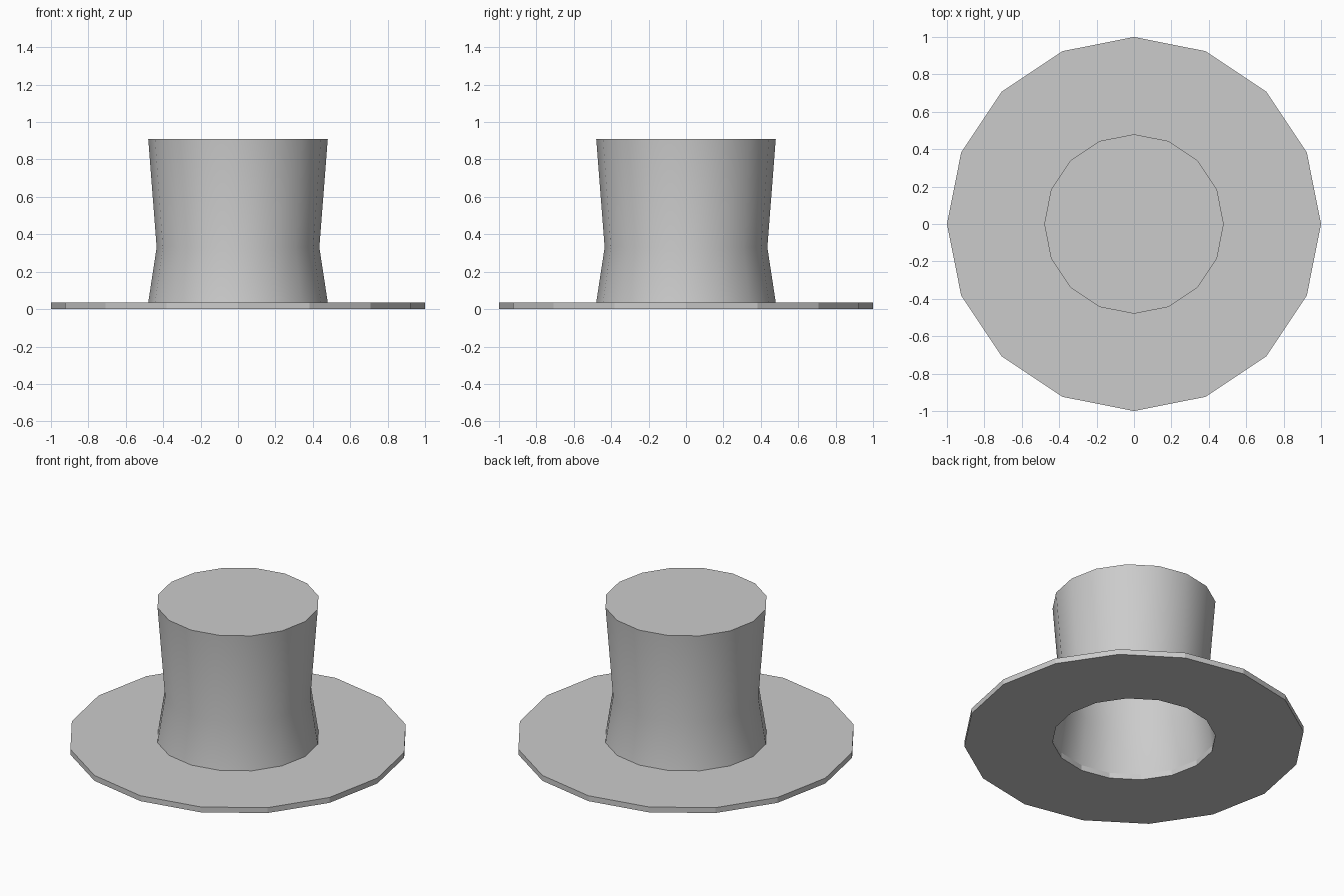
import bpy, bmesh, math

if "Cube" in bpy.data.objects:
    bpy.data.objects.remove(bpy.data.objects["Cube"])

SIDES = 16


def lathe(name, profile, closed=False, cap_last=False):
    """Revolve an (r, z) profile, listed so that faces point outward."""
    bm = bmesh.new()
    rings = []
    for r, z in profile:
        rings.append([bm.verts.new((r * math.cos(2 * math.pi * i / SIDES),
                                    r * math.sin(2 * math.pi * i / SIDES), z))
                      for i in range(SIDES)])
    pairs = list(zip(rings, rings[1:]))
    if closed:
        pairs.append((rings[-1], rings[0]))
    for a, b in pairs:
        for i in range(SIDES):
            j = (i + 1) % SIDES
            bm.faces.new((a[i], a[j], b[j], b[i]))
    if cap_last:
        bm.faces.new(rings[-1])
    mesh = bpy.data.meshes.new(name)
    bm.to_mesh(mesh)
    bm.free()
    obj = bpy.data.objects.new(name, mesh)
    bpy.context.collection.objects.link(obj)
    return obj


# Flat faceted brim: a thin ring with an open head hole
lathe("brim", [(0.48, 0), (1.0, 0), (1.0, 0.035), (0.48, 0.035)], closed=True)

# Hollow waisted crown: a single shell, open below and capped on top
crown = lathe("crown", [(0.48, 0.035), (0.435, 0.33), (0.48, 0.91)], cap_last=True)
bpy.ops.object.select_all(action='DESELECT')
crown.select_set(True)
bpy.context.view_layer.objects.active = crown
bpy.ops.object.shade_smooth_by_angle(angle=math.radians(40))
